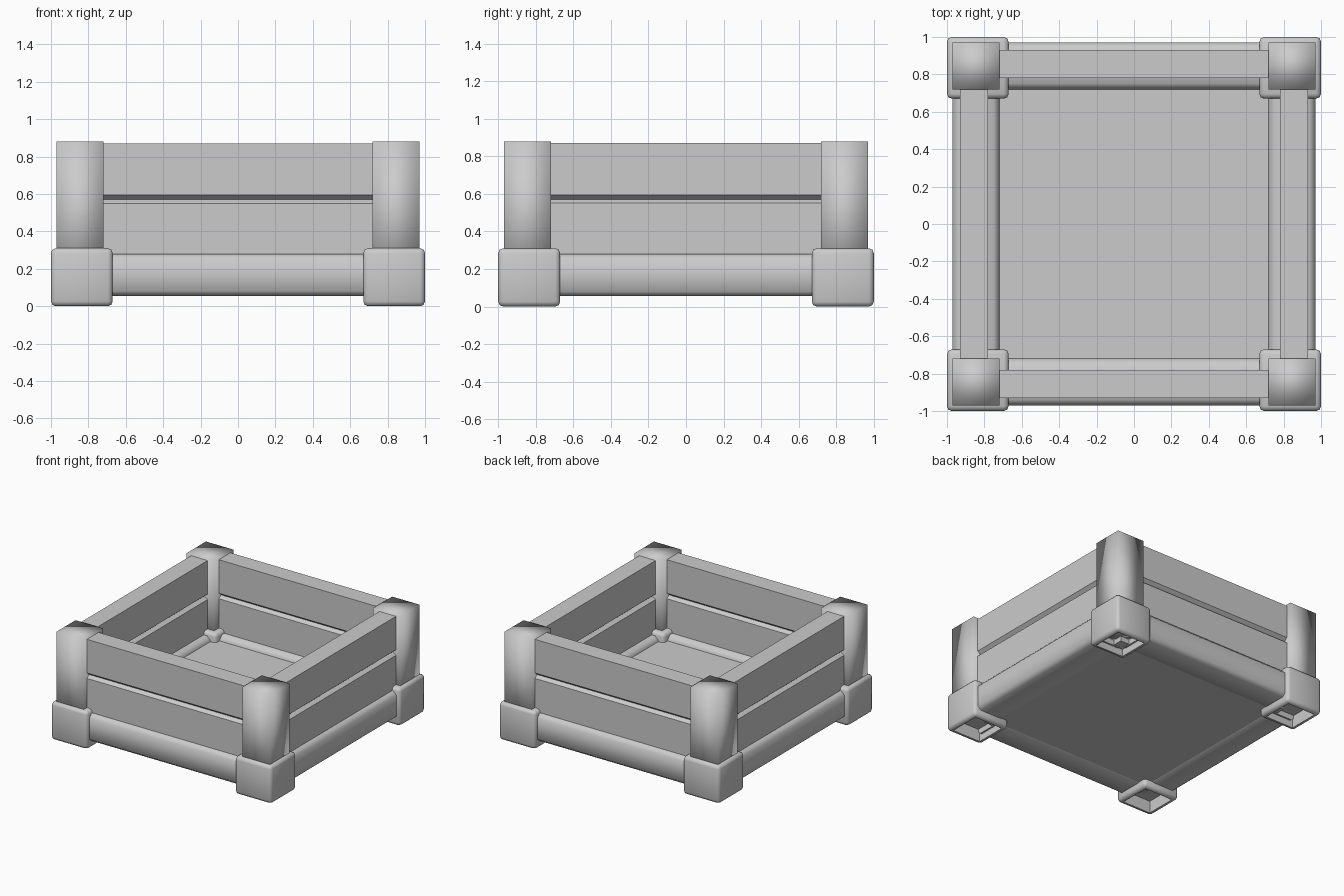
import bpy
import bmesh
from math import pi, radians
from mathutils import Matrix

cube = bpy.data.objects.get("Cube")
if cube:
    bpy.data.objects.remove(cube)

grey = bpy.data.materials.new("light grey")
grey.use_nodes = True
COLOUR = (0.6, 0.6, 0.6, 1)
grey.diffuse_color = COLOUR
grey.node_tree.nodes["Principled BSDF"].inputs["Base Color"].default_value = COLOUR


def finish(name, bm, smooth_angle=None):
    """Turn a bmesh into a named grey object."""
    bmesh.ops.recalc_face_normals(bm, faces=bm.faces)
    mesh = bpy.data.meshes.new(name)
    bm.to_mesh(mesh)
    bm.free()
    mesh.materials.append(grey)
    obj = bpy.data.objects.new(name, mesh)
    bpy.context.collection.objects.link(obj)
    if smooth_angle:
        bpy.ops.object.select_all(action="DESELECT")
        obj.select_set(True)
        bpy.context.view_layer.objects.active = obj
        bpy.ops.object.shade_smooth_by_angle(angle=radians(smooth_angle))
    return obj


def box(x0, x1, y0, y1, z0, z1):
    bm = bmesh.new()
    bmesh.ops.create_cube(bm, size=1)
    bmesh.ops.scale(bm, vec=(x1 - x0, y1 - y0, z1 - z0), verts=bm.verts)
    bmesh.ops.translate(bm, vec=((x0 + x1) / 2, (y0 + y1) / 2, (z0 + z1) / 2), verts=bm.verts)
    return bm


def side_bar(name, profile, half, turn, smooth_angle=None):
    """Extrude a (y, z) profile along x, then turn it to one side of the crate."""
    bm = bmesh.new()
    face = bm.faces.new([bm.verts.new((-half, y, z)) for y, z in profile])
    new = bmesh.ops.extrude_face_region(bm, geom=[face])["geom"]
    bmesh.ops.translate(bm, vec=(2 * half, 0, 0),
                        verts=[v for v in new if isinstance(v, bmesh.types.BMVert)])
    bmesh.ops.rotate(bm, matrix=Matrix.Rotation(turn, 3, "Z"), verts=bm.verts)
    return finish(name, bm, smooth_angle)


# Wall outline: two planks joined by a groove on both faces
OUT, IN, GROOVE = -0.93, -0.78, 0.03
wall = [(OUT, 0.26), (OUT, 0.55), (OUT + GROOVE, 0.57), (OUT, 0.595), (OUT, 0.87),
        (IN, 0.87), (IN, 0.595), (IN - GROOVE, 0.57), (IN, 0.55), (IN, 0.26)]

# Bottom rail outline with chamfered corners
rail = [(-0.97, 0.08), (-0.97, 0.25), (-0.94, 0.28), (-0.75, 0.28),
        (-0.72, 0.25), (-0.72, 0.08), (-0.75, 0.055), (-0.94, 0.055)]

for i, side in enumerate(("front", "left", "back", "right")):
    side_bar(side + "_planks", wall, 0.74, i * pi / 2)
    side_bar(side + "_rail", rail, 0.72, i * pi / 2, 60)

# Floor panel
finish("floor", box(-0.8, 0.8, -0.8, 0.8, 0.06, 0.24))

# Corner posts standing in rounded, hollow-bottomed feet
for y_name, sy in (("front", -1), ("back", 1)):
    for x_name, sx in (("right", -1), ("left", 1)):
        corner = f"{y_name}_{x_name}"

        def span(s, lo, hi):
            return sorted((s * lo, s * hi))

        post = box(*span(sx, 0.72, 0.97), *span(sy, 0.72, 0.97), 0.1, 0.88)
        finish(corner + "_post", post, 120)

        foot = box(*span(sx, 0.67, 1.0), *span(sy, 0.67, 1.0), 0, 0.31)
        bmesh.ops.bevel(foot, geom=foot.edges[:], offset=0.026, segments=2,
                        profile=0.5, affect="EDGES")
        foot.normal_update()
        bottom = min(foot.faces, key=lambda f: f.calc_center_median().z)
        bmesh.ops.inset_region(foot, faces=[bottom], thickness=0.015)
        hole = bmesh.ops.extrude_discrete_faces(foot, faces=[bottom])["faces"][0]
        bmesh.ops.translate(foot, vec=(0, 0, 0.1), verts=hole.verts)
        finish(corner + "_foot", foot, 50)
